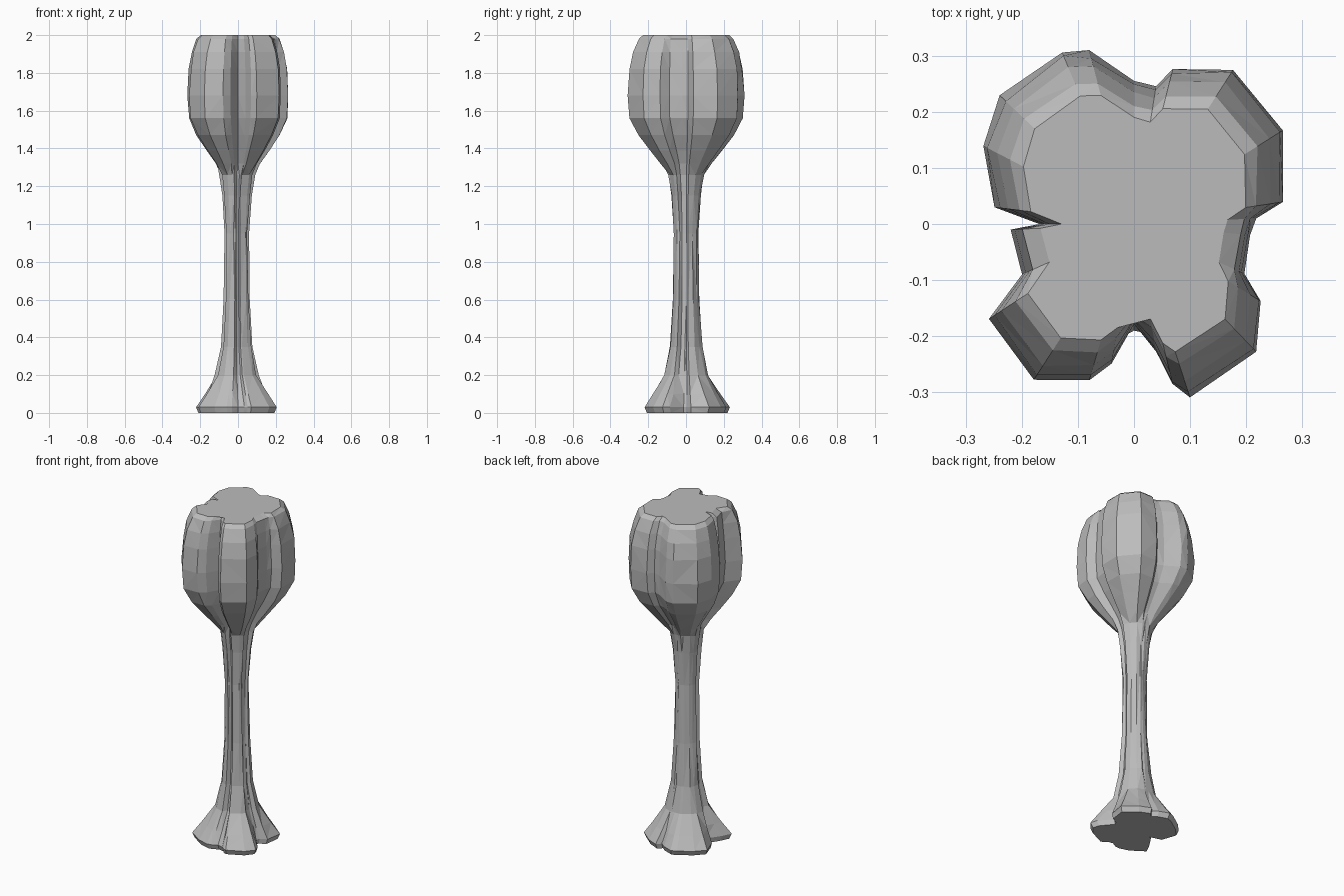
import bpy
import bmesh
import math
import random
from mathutils import Vector

random.seed(4)

cube = bpy.data.objects.get("Cube")
if cube:
    bpy.data.objects.remove(cube, do_unlink=True)


def make_material(name, grey):
    material = bpy.data.materials.new(name)
    material.use_nodes = True
    colour = (grey, grey, grey, 1)
    material.diffuse_color = colour
    shader = next(n for n in material.node_tree.nodes if n.type == "BSDF_PRINCIPLED")
    shader.inputs["Base Color"].default_value = colour
    return material


# Widest outline of the head, counter-clockwise, in hundredths
HEAD_OUTLINE = [
    (21, -2), (22, 1), (27, 4), (27, 17), (18, 28), (7, 28), (4, 25),
    (0, 26), (-8, 31), (-13, 31), (-24, 23), (-27, 14), (-25, 3), (-17, 0),
    (-22, -1), (-20, -9), (-26, -17), (-18, -28), (-8, -28), (-4, -25),
    (0, -18), (4, -23), (7, -29), (10, -31), (22, -23), (23, -14), (20, -9),
]
# Reach of the splayed foot along the same directions, in hundredths
FOOT_REACH = [13, 14, 18, 23, 22, 22, 19, 21, 24, 24, 24, 25, 19, 11,
              13, 20, 25, 23, 22, 21, 19, 20, 22, 23, 24, 24, 21]

head = [Vector((x, y, 0)) / 100 for x, y in HEAD_OUTLINE]
foot = [p.normalized() * reach / 100 for p, reach in zip(head, FOOT_REACH)]


def head_ring(z, scale, groove_power):
    """Lobed section; groove points follow the swelling less or more."""
    ring = []
    for p in head:
        factor = scale ** groove_power if p.length < 0.23 else scale
        factor *= random.uniform(0.98, 1.0)
        ring.append(Vector((p.x * factor, p.y * factor, z)))
    return ring


def stem_ring(z, radius, spread):
    """Fluted round section, blended towards the foot outline by spread."""
    ring = []
    for i, (p, f) in enumerate(zip(head, foot)):
        flute = 1.06 if p.length > 0.25 else 0.82
        flute *= random.uniform(0.95, 1.04)
        point = (p.normalized() * radius * flute).lerp(f, spread)
        ring.append(Vector((point.x - 0.006 * (1 - spread), point.y, z)))
    return ring


def loft(name, rings, material):
    bm = bmesh.new()
    loops = [[bm.verts.new(p) for p in ring] for ring in rings]
    count = len(loops[0])
    for lower, upper in zip(loops, loops[1:]):
        for i in range(count):
            j = (i + 1) % count
            bm.faces.new((lower[i], lower[j], upper[j], upper[i]))
    # Flat sole and crown
    bm.faces.new(list(reversed(loops[0])))
    bm.faces.new(loops[-1])
    bmesh.ops.triangulate(bm, faces=bm.faces[:])
    bmesh.ops.recalc_face_normals(bm, faces=bm.faces[:])
    mesh = bpy.data.meshes.new(name)
    bm.to_mesh(mesh)
    bm.free()
    mesh.materials.append(material)
    obj = bpy.data.objects.new(name, mesh)
    bpy.context.collection.objects.link(obj)
    return obj


grey = make_material("plain grey", 0.5)

# Foot, stem and lobed head form one continuous skin
rings = [
    stem_ring(0, 0.1, 0.9),
    stem_ring(0.03, 0.1, 1),
    stem_ring(0.1, 0.1, 0.62),
    stem_ring(0.2, 0.1, 0.12),
    stem_ring(0.35, 0.082, 0),
    stem_ring(0.6, 0.065, 0),
    stem_ring(0.95, 0.061, 0),
    stem_ring(1.15, 0.074, 0),
    stem_ring(1.26, 0.09, 0),
    head_ring(1.32, 0.44, 1.1),
    head_ring(1.39, 0.62, 1.2),
    head_ring(1.47, 0.82, 1.3),
    head_ring(1.56, 0.97, 1.5),
    head_ring(1.68, 1.0, 1),
    head_ring(1.82, 0.97, 1),
    head_ring(1.91, 0.91, 0.6),
    head_ring(1.98, 0.82, 0.5),
    head_ring(2.0, 0.74, 0.9),
]
loft("lobed_stalk", rings, grey)
